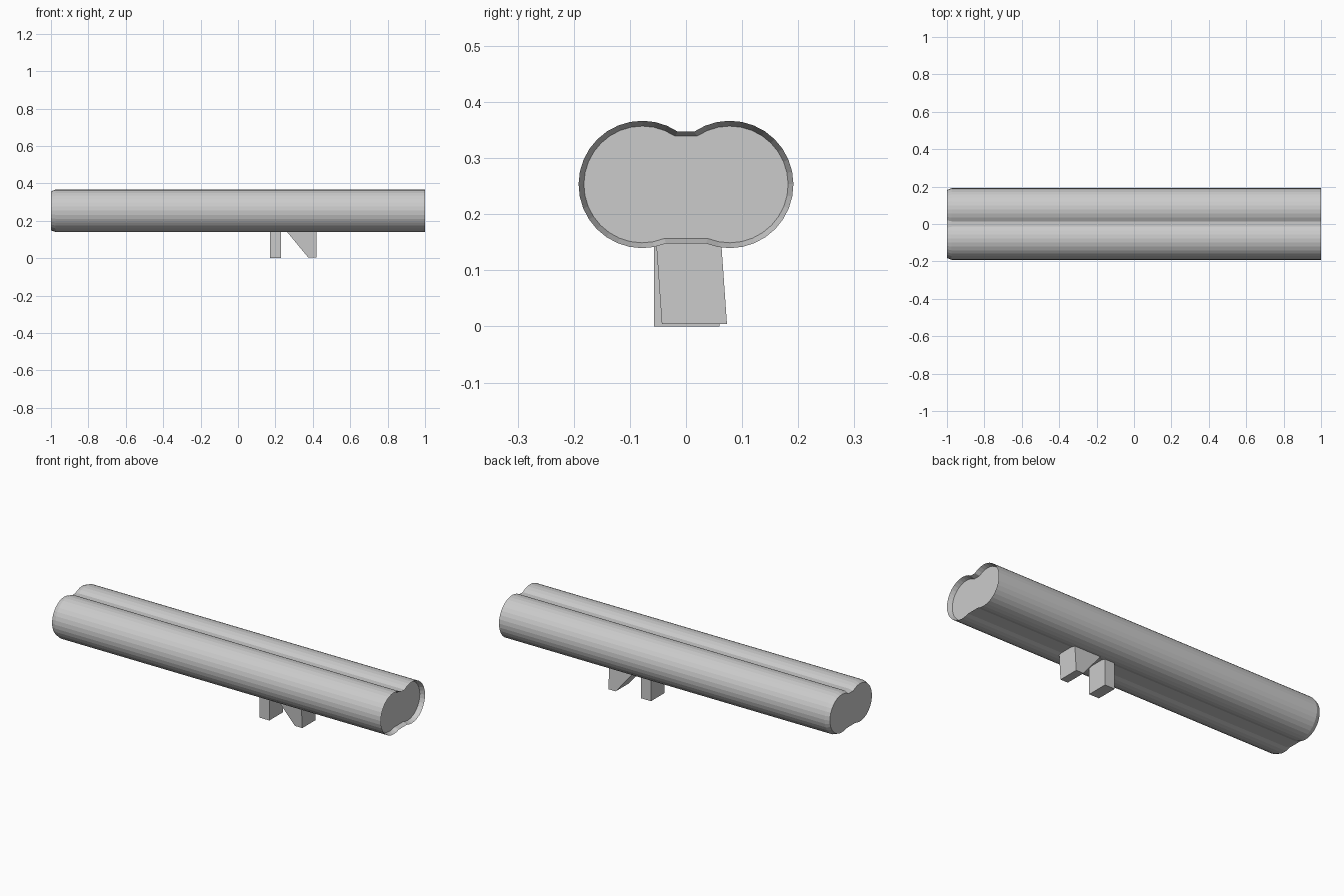
import bpy, bmesh
from math import sin, cos, radians

cube = bpy.data.objects.get("Cube")
if cube:
    bpy.data.objects.remove(cube)

grey = bpy.data.materials.new("light_grey")
grey.use_nodes = True
grey.diffuse_color = (0.6, 0.6, 0.6, 1)
grey.node_tree.nodes["Principled BSDF"].inputs["Base Color"].default_value = (0.6, 0.6, 0.6, 1)


def finish(bm, name):
    bmesh.ops.recalc_face_normals(bm, faces=bm.faces)
    mesh = bpy.data.meshes.new(name)
    bm.to_mesh(mesh)
    bm.free()
    mesh.materials.append(grey)
    obj = bpy.data.objects.new(name, mesh)
    bpy.context.collection.objects.link(obj)
    return obj


def lobes(radius, steps=21):
    """Twin-lobed outline with flat bridges above and below."""
    half = []
    for i in range(steps + 1):
        a = radians(-112 + 236 * i / steps)
        half.append((0.078 + radius * cos(a), 0.253 + radius * sin(a)))
    return half + [(-y, z) for y, z in reversed(half)]


def loft(name, sections):
    """Skin a list of (x, outline) sections and cap both ends."""
    bm = bmesh.new()
    rings = [[bm.verts.new((x, y, z)) for y, z in outline] for x, outline in sections]
    for a, b in zip(rings, rings[1:]):
        for i in range(len(a)):
            j = (i + 1) % len(a)
            bm.faces.new((a[i], a[j], b[j], b[i]))
    bm.faces.new(rings[0])
    bm.faces.new(rings[-1])
    return finish(bm, name)


def prism(name, outline, y0, y1, lean=0.0):
    """Extrude an x-z outline along y; lean shifts the lower end in y."""
    bm = bmesh.new()
    sides = [[bm.verts.new((x, y + lean * (0.147 - z), z)) for x, z in outline] for y in (y0, y1)]
    for i in range(len(outline)):
        j = (i + 1) % len(outline)
        bm.faces.new((sides[0][i], sides[0][j], sides[1][j], sides[1][i]))
    for side in sides:
        bm.faces.new(side)
    return finish(bm, name)


# Twin barrel: chamfered at one end, shallow recess in the other
loft("twin_barrel", [(-1, lobes(0.104)), (-0.975, lobes(0.1135)),
                     (1, lobes(0.1135)), (0.975, lobes(0.104))])

# Feet under the barrel
prism("square_foot", [(0.17, 0), (0.23, 0), (0.23, 0.155), (0.17, 0.155)], -0.057, 0.06)
prism("wedge_foot", [(0.375, 0.004), (0.42, 0.004), (0.42, 0.155), (0.25, 0.155)],
      -0.053, 0.063, lean=0.07)
